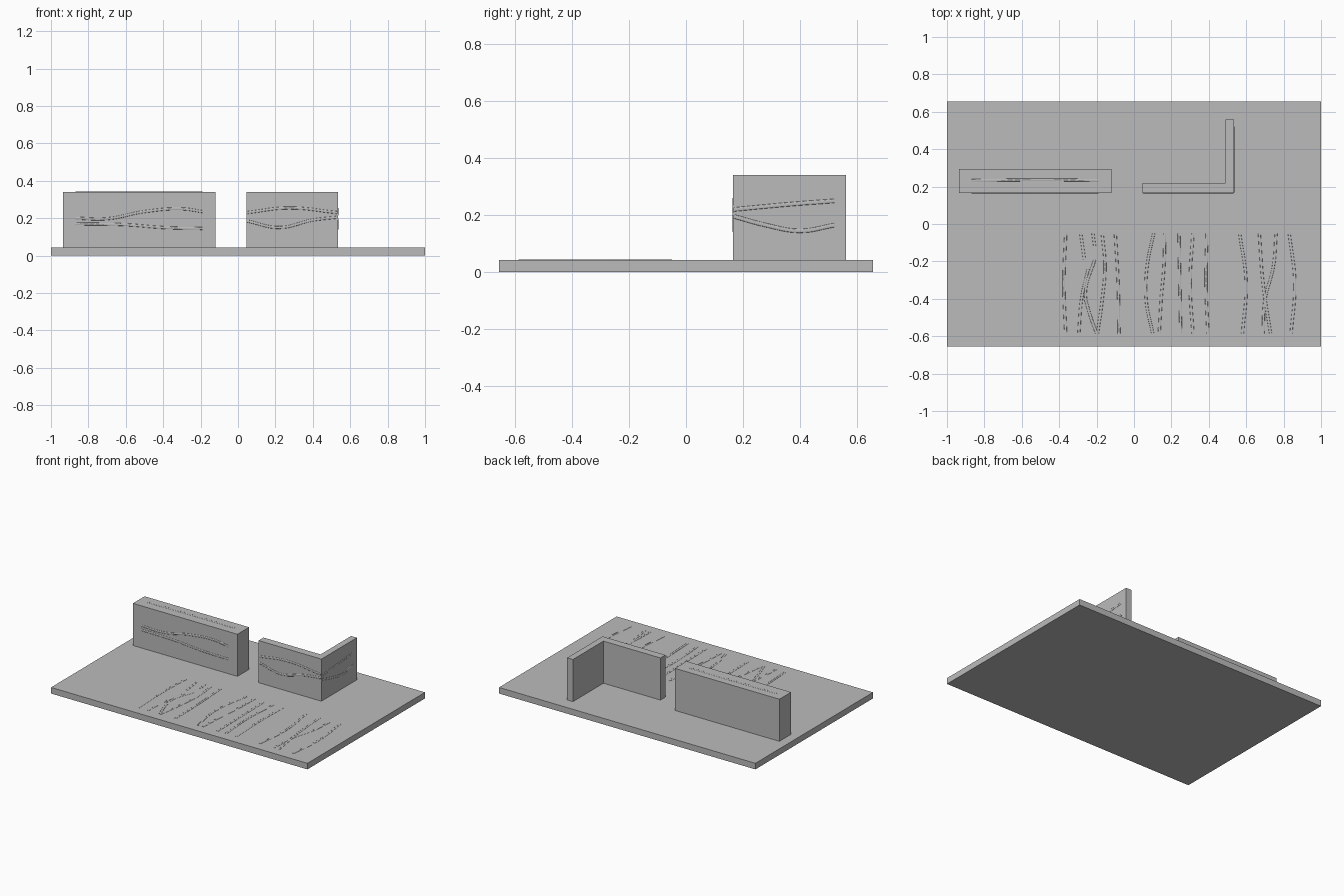
import bpy, bmesh
from math import pi

cube = bpy.data.objects.get("Cube")
if cube:
    bpy.data.objects.remove(cube, do_unlink=True)

grey = bpy.data.materials.new("plain grey")
grey.use_nodes = True
COLOUR = (0.5, 0.5, 0.5, 1)
grey.diffuse_color = COLOUR
grey.node_tree.nodes["Principled BSDF"].inputs["Base Color"].default_value = COLOUR

BASE_TOP, WALL_TOP = 0.043, 0.34
WALL_FRONT, CORNER_SIDE = 0.165, 0.535


def add_object(name, mesh):
    mesh.materials.clear()
    mesh.materials.append(grey)
    obj = bpy.data.objects.new(name, mesh)
    bpy.context.collection.objects.link(obj)
    return obj


def prism(name, outline, bottom, top):
    """Extrude a plan outline upwards."""
    bm = bmesh.new()
    face = bm.faces.new([bm.verts.new((x, y, bottom)) for x, y in outline])
    grown = bmesh.ops.extrude_face_region(bm, geom=[face])
    verts = [v for v in grown["geom"] if isinstance(v, bmesh.types.BMVert)]
    bmesh.ops.translate(bm, verts=verts, vec=(0, 0, top - bottom))
    bmesh.ops.recalc_face_normals(bm, faces=bm.faces)
    mesh = bpy.data.meshes.new(name)
    bm.to_mesh(mesh)
    bm.free()
    return add_object(name, mesh)


def rectangle(x0, x1, y0, y1):
    return [(x0, y0), (x1, y0), (x1, y1), (x0, y1)]


def strand(name, points, location, rotation=(0, 0, 0)):
    """Thin flattened rib following a smooth path on a surface."""
    curve = bpy.data.curves.new(name + "_path", "CURVE")
    curve.dimensions = "3D"
    curve.resolution_u = 8
    curve.bevel_depth = 0.007
    curve.bevel_resolution = 1
    curve.use_fill_caps = True
    spline = curve.splines.new("BEZIER")
    spline.bezier_points.add(len(points) - 1)
    for bp, (x, y) in zip(spline.bezier_points, points):
        bp.co = (x, y, 0)
        bp.handle_left_type = bp.handle_right_type = "AUTO"
    helper = bpy.data.objects.new(name + "_helper", curve)
    bpy.context.collection.objects.link(helper)
    graph = bpy.context.evaluated_depsgraph_get()
    mesh = bpy.data.meshes.new_from_object(helper.evaluated_get(graph))
    bpy.data.objects.remove(helper, do_unlink=True)
    obj = add_object(name, mesh)
    obj.location = location
    obj.rotation_euler = rotation
    obj.scale.z = 0.25


# Slab and the two standing walls
prism("base_slab", rectangle(-1, 1, -0.655, 0.655), 0, BASE_TOP)
prism("straight_wall", rectangle(-0.935, -0.12, WALL_FRONT, 0.295), BASE_TOP, WALL_TOP)
prism("corner_wall", [(0.045, WALL_FRONT), (CORNER_SIDE, WALL_FRONT), (CORNER_SIDE, 0.56),
                      (0.49, 0.56), (0.49, 0.22), (0.045, 0.22)], BASE_TOP, WALL_TOP)

# Strands lying on the slab, running front to back: x at even steps in y
START, END = -0.05, -0.585
FLOOR = [
    (-0.365, -0.375, -0.365),
    (-0.17, -0.155, -0.17, -0.195),
    (-0.1, -0.085, -0.08),
    (0.105, 0.07, 0.065, 0.1),
    (0.165, 0.16, 0.145, 0.135),
    (0.24, 0.245, 0.25),
    (0.315, 0.3, 0.315),
    (0.39, 0.385, 0.395),
    (0.565, 0.6, 0.58),
    (0.67, 0.69, 0.73),
    (0.76, 0.745, 0.7, 0.69),
    (0.83, 0.86, 0.84),
]
for i, xs in enumerate(FLOOR):
    step = (END - START) / (len(xs) - 1)
    strand(f"floor_strand_{i + 1}", [(x, START + step * k) for k, x in enumerate(xs)],
           (0, 0, BASE_TOP))

# Broken strands that cross and join
BROKEN = [
    [(-0.285, START), (-0.265, -0.19)],
    [(-0.22, START), (-0.21, -0.12)],
    [(-0.21, -0.19), (-0.26, -0.37), (-0.24, -0.47), (-0.2, END)],
    [(-0.245, -0.24), (-0.28, -0.4), (-0.295, END)],
]
for i, path in enumerate(BROKEN):
    strand(f"broken_strand_{i + 1}", path, (0, 0, BASE_TOP))

# Strands on the wall fronts
FRONTS = [
    [(-0.87, 0.2), (-0.7, 0.197), (-0.5, 0.235), (-0.3, 0.25), (-0.19, 0.235)],
    [(-0.87, 0.17), (-0.6, 0.165), (-0.4, 0.15), (-0.19, 0.145)],
    [(0.05, 0.23), (0.27, 0.255), (0.53, 0.23)],
    [(0.05, 0.185), (0.22, 0.15), (0.4, 0.19), (0.53, 0.205)],
]
for i, path in enumerate(FRONTS):
    strand(f"front_strand_{i + 1}", path, (0, WALL_FRONT, 0), (pi / 2, 0, 0))

# Strands on the outer side of the corner wall
SIDES = [
    [(0.17, 0.22), (0.35, 0.237), (0.52, 0.25)],
    [(0.17, 0.195), (0.28, 0.165), (0.4, 0.145), (0.52, 0.165)],
]
for i, path in enumerate(SIDES):
    strand(f"side_strand_{i + 1}", path, (CORNER_SIDE, 0, 0), (pi / 2, 0, pi / 2))

# Strand along the top of the straight wall
strand("top_strand", [(-0.87, 0.233), (-0.5, 0.236), (-0.19, 0.234)], (0, 0, WALL_TOP))
